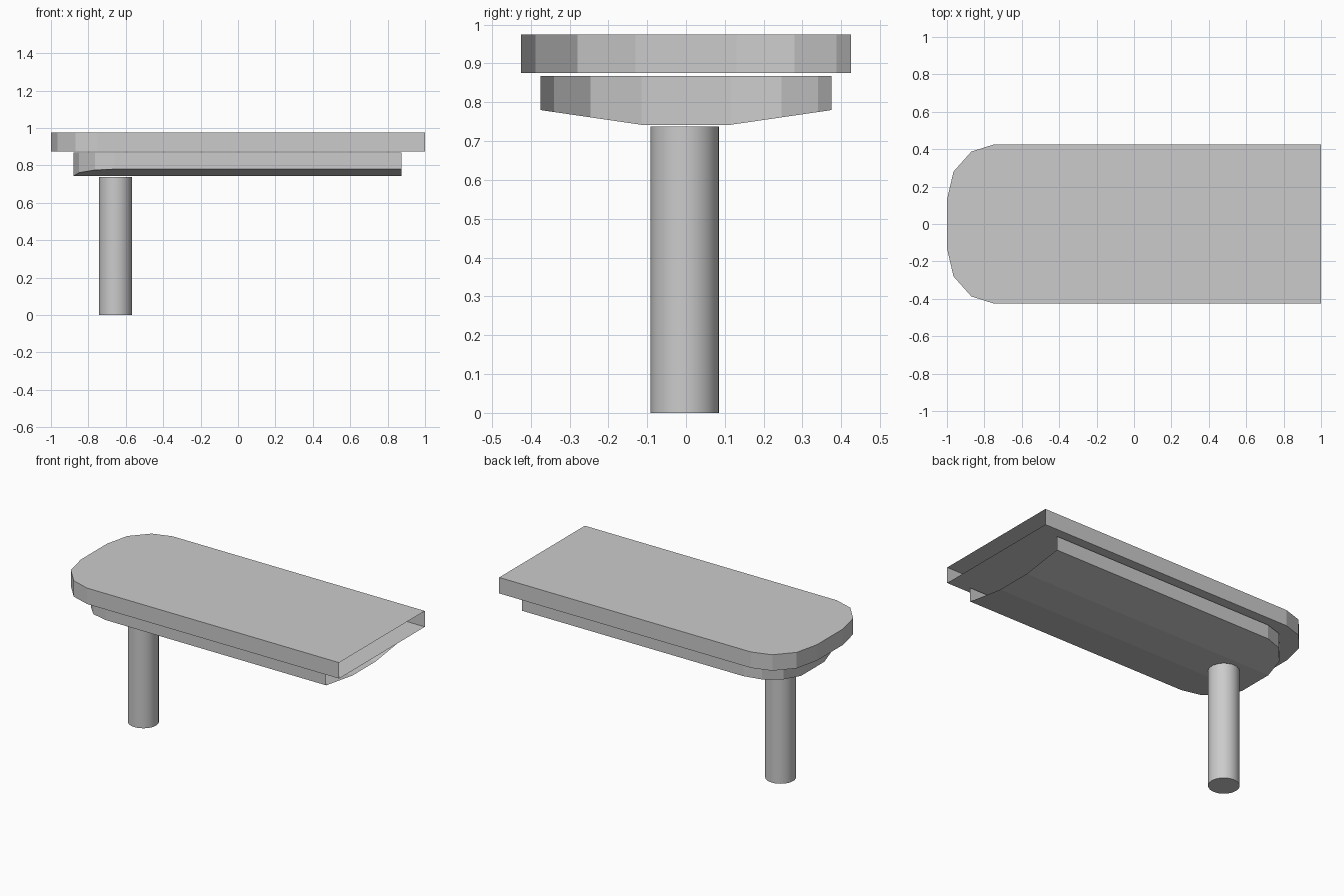
import bpy, bmesh, math

if "Cube" in bpy.data.objects:
    bpy.data.objects.remove(bpy.data.objects["Cube"])

# Half outline of the rounded end (x, y), as fractions of the slab size
SLAB_END = [(-0.75, 0.425), (-0.87, 0.387), (-0.965, 0.28), (-1.0, 0.13)]


def make_shell(name, half, z_top, z_low, cap_top):
    """Shell from a mirrored half outline, open at its square +x end.
    z_low(y) gives the height of the underside."""
    outline = half + [(x, -y) for x, y in reversed(half)]
    bm = bmesh.new()
    top = [bm.verts.new((x, y, z_top)) for x, y in outline]
    low = [bm.verts.new((x, y, z_low(y))) for x, y in outline]
    n = len(outline)
    # Side walls, leaving out the square end
    for i in range(n - 1):
        bm.faces.new((top[i], top[i + 1], low[i + 1], low[i]))
    if cap_top:
        bm.faces.new(top)
    # Underside: keel strip in the middle and one panel on each side
    m = len(half)
    x_end = half[0][0]
    y_keel = half[-1][1]
    a = bm.verts.new((x_end, y_keel, z_low(y_keel)))
    b = bm.verts.new((x_end, -y_keel, z_low(y_keel)))
    bm.faces.new([a] + low[:m])
    bm.faces.new([a, low[m - 1], low[m], b])
    bm.faces.new([b] + low[m:])
    bmesh.ops.recalc_face_normals(bm, faces=bm.faces)
    # Make sure the underside points down
    bm.normal_update()
    if sum(f.normal.z for f in bm.faces if f.calc_center_median().z < z_top - 0.06
           and abs(f.normal.z) > 0.5) > 0:
        bmesh.ops.reverse_faces(bm, faces=bm.faces)
    mesh = bpy.data.meshes.new(name)
    bm.to_mesh(mesh)
    bm.free()
    obj = bpy.data.objects.new(name, mesh)
    bpy.context.collection.objects.link(obj)
    return obj


# Top slab
make_shell("table_top", [(1.0, 0.425)] + SLAB_END, 0.975, lambda y: 0.875, True)

# Smaller under-tray with a shallow keel
S = 0.88
tray = [(0.875, 0.375)] + [(x * S, y * S) for x, y in SLAB_END]
KEEL = tray[-1][1]
make_shell("under_tray", tray, 0.868,
           lambda y: 0.742 + 0.038 * max(0.0, abs(y) - KEEL) / (0.375 - KEEL), False)

# Round post
bpy.ops.mesh.primitive_cylinder_add(vertices=32, radius=0.088, depth=0.737,
                                    location=(-0.655, -0.003, 0.3685))
post = bpy.context.object
post.name = "post"
bpy.ops.object.shade_smooth_by_angle(angle=math.radians(30))
